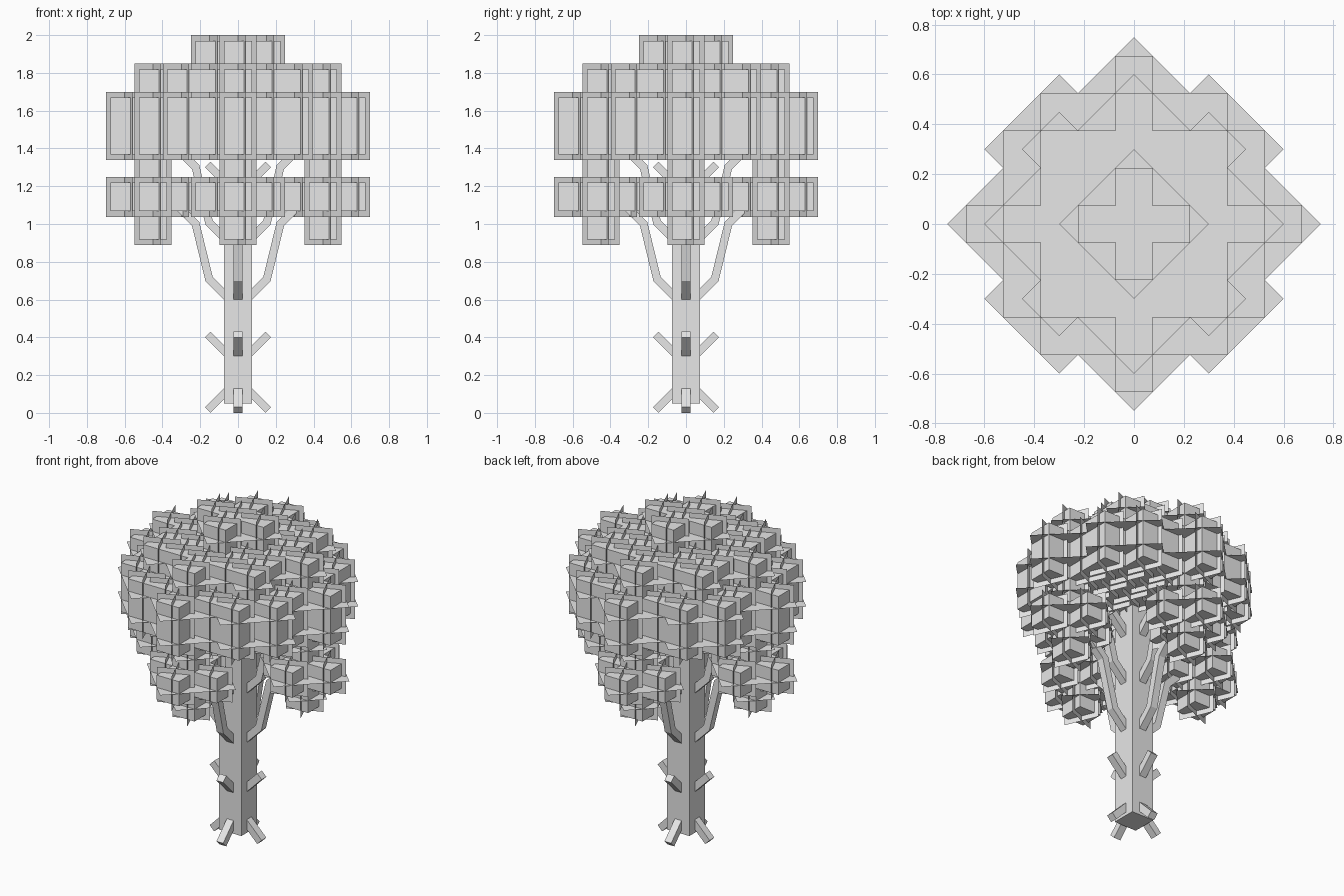
import bpy, bmesh, math
from mathutils import Vector, Matrix

cube = bpy.data.objects.get("Cube")
if cube:
    bpy.data.objects.remove(cube, do_unlink=True)

grey = bpy.data.materials.new("pale_grey")
grey.use_nodes = True
colour = (0.8, 0.8, 0.8, 1)
grey.diffuse_color = colour
grey.node_tree.nodes["Principled BSDF"].inputs["Base Color"].default_value = colour

S = 0.15                    # leaf block size
CARD = S * math.sqrt(2)     # side of the thin leaf cards
BASE = 0.994                # centre height of the lowest leaf layer


def make_object(name, bm):
    mesh = bpy.data.meshes.new(name)
    bm.to_mesh(mesh)
    bm.free()
    mesh.materials.append(grey)
    obj = bpy.data.objects.new(name, mesh)
    bpy.context.scene.collection.objects.link(obj)
    return obj


def turn(angle, axis):
    return Matrix.Rotation(math.radians(angle), 4, axis)


# One leaf block: a cube, a flat diamond card and two twisted upright cards
CARDS = [turn(45, 'Z'),
         turn(22.5, 'Z') @ turn(90, 'X'),
         turn(22.5, 'Z') @ turn(90, 'Y')]


def add_leaf_block(bm, i, j, k):
    place = Matrix.Translation((i * S, j * S, BASE + k * S))
    bmesh.ops.create_cube(bm, size=S, matrix=place)
    for card in CARDS:
        bmesh.ops.create_grid(bm, x_segments=1, y_segments=1,
                              size=CARD / 2, matrix=place @ card)


def make_foliage(name, cells):
    bm = bmesh.new()
    for cell in sorted(cells):
        add_leaf_block(bm, *cell)
    return make_object(name, bm)


def layer(radius, k, extra=()):
    reach = range(-radius, radius + 1)
    cells = {(i, j, k) for i in reach for j in reach if abs(i) + abs(j) <= radius}
    for i, j in extra:
        cells |= {(a * i, b * j, k) for a in (-1, 1) for b in (-1, 1)}
    return cells


# Crown: two wide layers, a narrower one and a small cap
shoulder = ((2, 3), (3, 2))
make_foliage("crown_leaves",
             layer(4, 3, shoulder) | layer(4, 4, shoulder)
             | layer(3, 5, ((2, 2),)) | layer(1, 6))

# Trunk
bm = bmesh.new()
low, high = 0.05, 1.82
bmesh.ops.create_cube(bm, size=1, matrix=Matrix.Translation((0, 0, (low + high) / 2))
                      @ Matrix.Diagonal((S, S, high - low, 1)))
make_object("trunk", bm)


# Square limb along a bent path in the xz plane, with mitred joints
def make_limb(name, path, angle, thick=0.0424, width=0.045):
    bm = bmesh.new()
    points = [Vector(p) for p in path]
    steps = [(b - a).normalized() for a, b in zip(points, points[1:])]
    rings = []
    for n, p in enumerate(points):
        before, after = steps[max(n - 1, 0)], steps[min(n, len(steps) - 1)]
        along = (before + after).normalized()
        side = Vector((-along.y, along.x)) * thick / 2 / along.dot(after)
        corners = [(p + side, -1), (p + side, 1), (p - side, 1), (p - side, -1)]
        rings.append([bm.verts.new((c.x, s * width / 2, c.y)) for c, s in corners])
    for a, b in zip(rings, rings[1:]):
        for m in range(4):
            q = (m + 1) % 4
            bm.faces.new((a[m], a[q], b[q], b[m]))
    bm.faces.new(rings[0])
    bm.faces.new(rings[-1])
    bmesh.ops.recalc_face_normals(bm, faces=bm.faces)
    bm.transform(turn(angle, 'Z'))
    return make_object(name, bm)


def stub(z):
    return [(0.05, z + 0.005), (0.16, z + 0.115)]


def branch(z):
    return [(0.05, z + 0.005), (0.153, z + 0.108), (0.224, z + 0.4), (0.32, z + 0.496)]


limbs = {"root": [(0.05, 0.125), (0.16, 0.015)],
         "lower_stub": stub(0.3),
         "lower_branch": branch(0.6),
         "upper_branch": branch(0.9),
         "upper_stub": stub(1.2)}

# Limbs and a hanging leaf cluster on each of the four sides
cluster = {(3 + a, b, 1) for a, b, _ in layer(1, 0)} | {(3, 0, 0), (3, 0, 2)}
sides = {"left": (1, 0), "back": (0, 1), "right": (-1, 0), "front": (0, -1)}
for n, (side, (c, s)) in enumerate(sides.items()):
    for part, path in limbs.items():
        make_limb(side + "_" + part, path, 90 * n)
    make_foliage(side + "_leaf_cluster",
                 {(i * c - j * s, i * s + j * c, k) for i, j, k in cluster})
